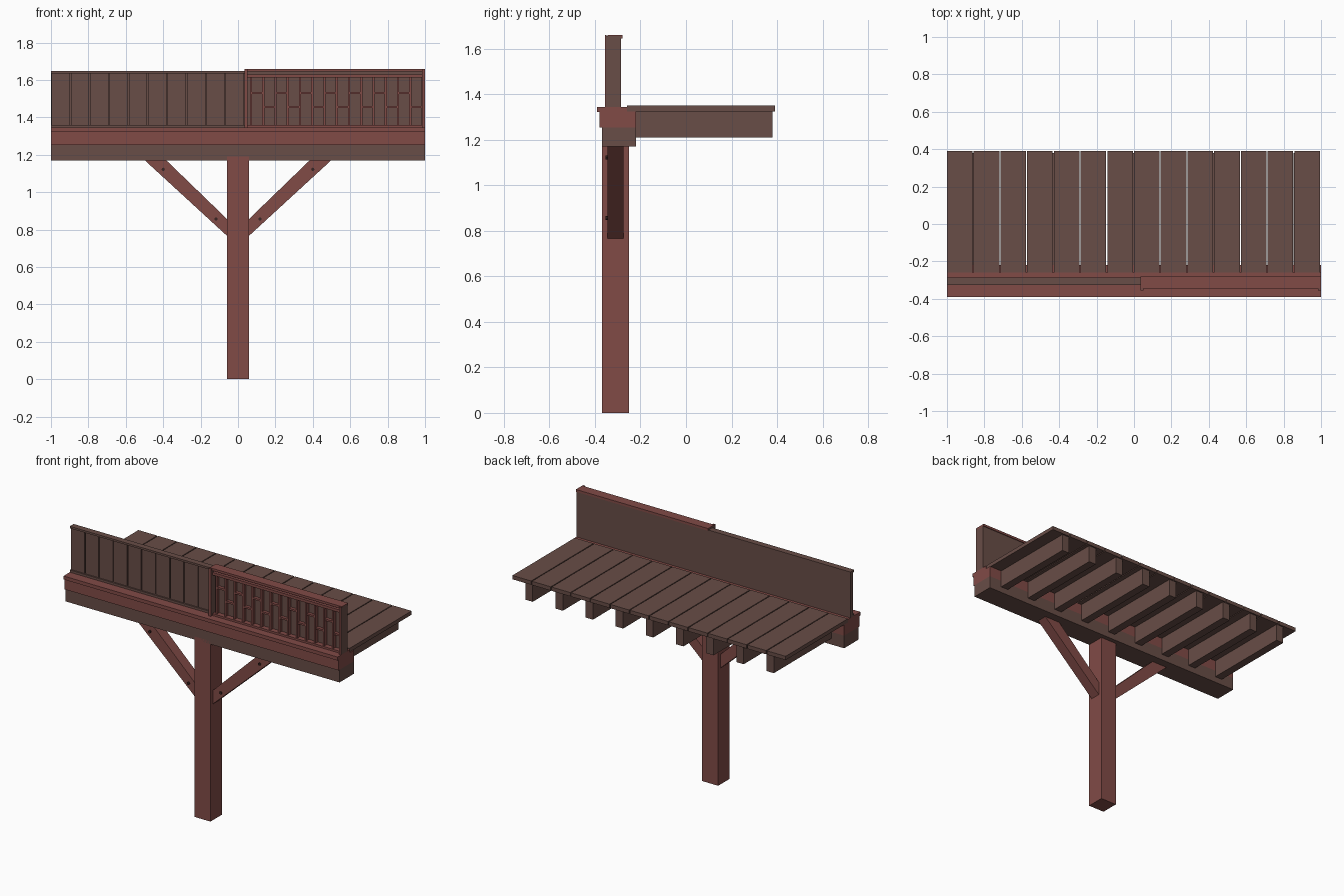
import bpy
import bmesh
import math
from mathutils import Matrix

cube = bpy.data.objects.get("Cube")
if cube:
    bpy.data.objects.remove(cube, do_unlink=True)


def material(name, rgb):
    m = bpy.data.materials.new(name)
    m.use_nodes = True
    m.diffuse_color = (*rgb, 1)
    m.node_tree.nodes["Principled BSDF"].inputs["Base Color"].default_value = (*rgb, 1)
    return m


RED = material("red_timber", (0.22, 0.07, 0.062))
BROWN = material("brown_timber", (0.14, 0.075, 0.063))
DARK = material("dark_bolt", (0.04, 0.018, 0.016))


def finish(name, bm, mat):
    bmesh.ops.recalc_face_normals(bm, faces=bm.faces)
    mesh = bpy.data.meshes.new(name)
    bm.to_mesh(mesh)
    bm.free()
    mesh.materials.append(mat)
    obj = bpy.data.objects.new(name, mesh)
    bpy.context.scene.collection.objects.link(obj)
    return obj


def boxes(name, mat, spans):
    """Build one object from boxes given as (x range, y range, z range)."""
    bm = bmesh.new()
    for span in spans:
        verts = bmesh.ops.create_cube(bm, size=1)["verts"]
        for v in verts:
            v.co = [lo if c < 0 else hi for c, (lo, hi) in zip(v.co, span)]
    return finish(name, bm, mat)


def prism(name, mat, outline, y0, y1):
    """Extrude an outline in the xz plane along y."""
    bm = bmesh.new()
    face = bm.faces.new([bm.verts.new((x, y0, z)) for x, z in outline])
    new = bmesh.ops.extrude_face_region(bm, geom=[face])["geom"]
    for v in new:
        if isinstance(v, bmesh.types.BMVert):
            v.co.y = y1
    return finish(name, bm, mat)


FULL = (-1, 1)

# Post and the beam stacked on it
boxes("post", RED, [((-0.06, 0.058), (-0.37, -0.25), (0, 1.19))])
boxes("lower_beam", BROWN, [(FULL, (-0.37, -0.22), (1.17, 1.253))])
boxes("upper_beam", RED, [(FULL, (-0.38, -0.22), (1.253, 1.325))])
boxes("beam_cap", RED, [(FULL, (-0.39, -0.26), (1.322, 1.345))])

# Diagonal braces with bolts
for side, label in ((1, "left"), (-1, "right")):
    outline = [(0.057, 0.765), (0.5, 1.172), (0.385, 1.172), (0.057, 0.855)]
    prism(label + "_brace", RED, [(side * x, z) for x, z in outline], -0.345, -0.275)
    bm = bmesh.new()
    for x, z in ((0.4, 1.122), (0.118, 0.857)):
        turn = Matrix.Translation((side * x, -0.346, z)) @ Matrix.Rotation(math.pi / 2, 4, "X")
        bmesh.ops.create_cone(bm, cap_ends=True, segments=8, radius1=0.009,
                              radius2=0.009, depth=0.014, matrix=turn)
    finish(label + "_brace_bolts", bm, DARK)

# Joists under the deck
boxes("joists", BROWN, [((x * 0.22 - 0.027, x * 0.22 + 0.027), (-0.22, 0.38), (1.21, 1.325))
                        for x in range(-4, 5)])

# Deck planks with narrow gaps
count = 14
pitch = 2 / count
boxes("deck_planks", BROWN, [((-1 + i * pitch, -1 + (i + 1) * pitch - 0.006),
                              (-0.26, 0.39), (1.325, 1.35)) for i in range(count)])

# Parapet backing and boarded half
boxes("parapet_back", BROWN, [(FULL, (-0.305, -0.285), (1.345, 1.645))])
split = 0.035
pitch = (split + 1) / 10
boxes("parapet_boards", BROWN, [((-1 + i * pitch + 0.003, -1 + (i + 1) * pitch - 0.003),
                                 (-0.316, -0.3), (1.345, 1.64)) for i in range(10)])
boxes("parapet_rails", BROWN, [((-1, split), (-0.325, -0.285), z)
                               for z in ((1.345, 1.36), (1.635, 1.648))])

# Frame of the lattice half
boxes("lattice_posts", BROWN, [(x, (-0.352, -0.285), (1.345, 1.655))
                               for x in ((split, 0.05), (0.985, 1))])
boxes("lattice_post_faces", RED, [(x, (-0.355, -0.35), (1.345, 1.66))
                                  for x in ((split, 0.05), (0.985, 1))])
boxes("lattice_top_rail", RED, [((split, 1), (-0.345, -0.28), (1.645, 1.66))])
boxes("lattice_rails", RED, [((0.05, 0.985), (-0.338, -0.305), z)
                             for z in ((1.345, 1.358), (1.612, 1.63))])

# Lattice bars, with crossbars at alternating heights
first, pitch, half = 0.07, 0.0655, 0.006
bars = [((first + i * pitch - half, first + i * pitch + half),
         (-0.328, -0.305), (1.358, 1.612)) for i in range(15)]
for i in range(14):
    z = 1.455 if i % 2 else 1.53
    bars.append(((first + i * pitch, first + (i + 1) * pitch),
                 (-0.326, -0.305), (z - half, z + half)))
boxes("lattice_bars", RED, bars)
